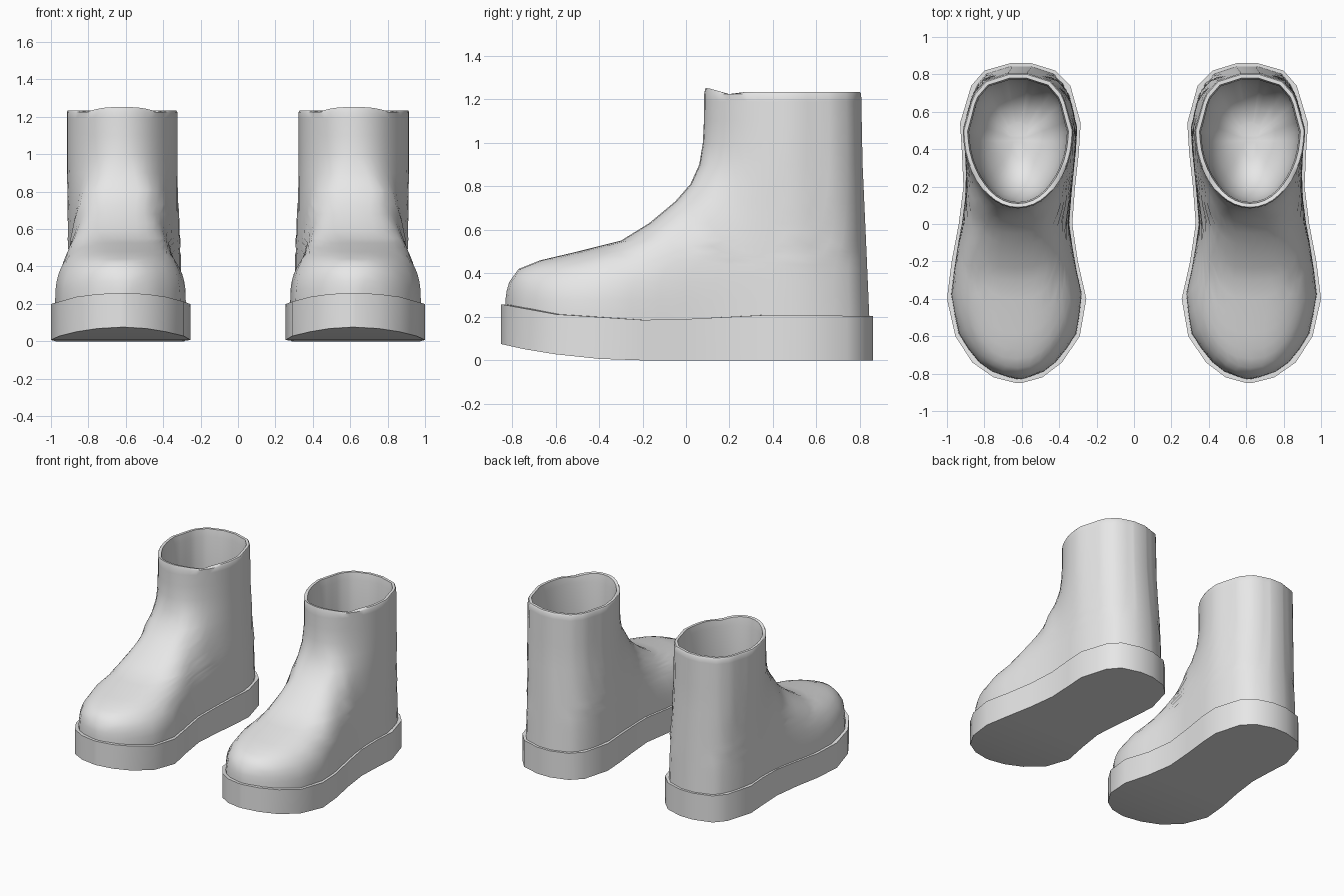
import bpy, bmesh, math

cube = bpy.data.objects.get("Cube")
if cube:
    bpy.data.objects.remove(cube, do_unlink=True)

grey = bpy.data.materials.new("plain_grey")
grey.use_nodes = True
COL = (0.8, 0.8, 0.8, 1)
grey.diffuse_color = COL
grey.node_tree.nodes["Principled BSDF"].inputs["Base Color"].default_value = COL

# Footprint of the sole: y, inner x, outer x
OUTLINE = [(-.85, .60, .63), (-.82, .49, .75), (-.74, .385, .865), (-.6, .29, .955),
           (-.4, .255, 1.0), (-.2, .30, .975), (0, .33, .937), (.2, .315, .912),
           (.38, .295, .92), (.54, .285, .93), (.74, .34, .87), (.82, .42, .80),
           (.86, .55, .66)]
# Top ridge from toe to collar: y, z
RIDGE = [(-.83, .28), (-.82, .35), (-.77, .42), (-.67, .46), (-.5, .50), (-.3, .55),
         (-.17, .63), (-.05, .73), (.02, .81), (.07, .92), (.082, 1.05),
         (.084, 1.3), (.12, 3), (.2, 9)]
BACK = [(.15, .845), (.5, .83), (.9, .812), (1.25, .805)]
SOLE_TOP = [(-.85, .258), (-.6, .212), (-.2, .186), (.0, .19), (.4, .21), (.86, .203)]
SOLE_BOTTOM = [(-.85, .075), (-.7, .042), (-.5, .014), (-.3, 0), (.86, 0)]
HEIGHTS = [.15, .22, .28, .32, .36, .39, .42, .44, .46, .48, .50, .525, .55, .59,
           .63, .68, .73, .81, .90, 1.0, 1.1, 1.19, 1.225]
RIM = 1.235


def lerp_table(table, v, col=1):
    if v <= table[0][0]:
        return table[0][col]
    for a, b in zip(table, table[1:]):
        if v <= b[0]:
            return a[col] + (b[col] - a[col]) * (v - a[0]) / (b[0] - a[0])
    return table[-1][col]


def smooth(a, b, v):
    t = min(1, max(0, (v - a) / (b - a)))
    return t * t * (3 - 2 * t)


def section(z, n=20):
    """Horizontal outline of the boot upper at height z."""
    yf = lerp_table([(h, y) for y, h in RIDGE], z)
    yb = lerp_table(BACK, z)
    inner, outer = [], []
    for i in range(n + 1):
        y = yf + (yb - yf) * (1 - math.cos(math.pi * i / n)) / 2
        look = y * .85 / .83 if y < 0 else y + (.86 - yb) * smooth(0, .8, y)
        a, b = lerp_table(OUTLINE, look, 1), lerp_table(OUTLINE, look, 2)
        half = (b - a) / 2 * .945
        # Arched cross-section under the ridge
        u = min(1, max(0, (z - .2) / (lerp_table(RIDGE, y) - .2)))
        arch = (1 - u ** 2.8) ** (1 / 2.8)
        # Rounded front of the shaft
        k = min(1, max(0, (.45 - y) / (.45 - yf)))
        blend = smooth(.5, 1.0, z)
        half *= min(arch, 1 - blend + blend * math.sqrt(1 - k * k))
        # Ankle hollow and slight taper to the collar
        half *= 1 - .07 * math.exp(-((z - .7) / .16) ** 2 - ((y - .08) / .2) ** 2)
        half *= 1 - .03 * smooth(.3, 1.0, z)
        shaft = smooth(.4, 1.0, z)
        mid = (a + b) / 2 * (1 - shaft) + .62 * shaft
        inner.append((mid - half, y, z))
        outer.append((mid + half, y, z))
    return inner + outer[::-1]


def shrink(ring, amount, z=None, mid=(.62, .445)):
    """Move a ring toward the shaft centre."""
    out = []
    for x, y, h in ring:
        dx, dy = x - mid[0], y - mid[1]
        d = math.hypot(dx, dy)
        f = max(0, 1 - amount / d)
        out.append((mid[0] + dx * f, mid[1] + dy * f, h if z is None else z))
    return out


def loft(bm, rings, side):
    rows = [[bm.verts.new((side * x, y, z)) for x, y, z in r] for r in rings]
    n = len(rows[0])
    for a, b in zip(rows, rows[1:]):
        for i in range(n):
            bm.faces.new((a[i], a[(i + 1) % n], b[(i + 1) % n], b[i]))
    return rows


def finish(name, bm):
    bmesh.ops.remove_doubles(bm, verts=bm.verts, dist=.0005)
    bmesh.ops.recalc_face_normals(bm, faces=bm.faces)
    mesh = bpy.data.meshes.new(name)
    bm.to_mesh(mesh)
    bm.free()
    mesh.materials.append(grey)
    ob = bpy.data.objects.new(name, mesh)
    bpy.context.collection.objects.link(ob)
    bpy.ops.object.select_all(action='DESELECT')
    ob.select_set(True)
    bpy.context.view_layer.objects.active = ob
    bpy.ops.object.shade_smooth_by_angle(angle=math.radians(45))


def build_sole(name, side):
    def ring(scale, height):
        pts = []
        for col, rows in ((1, OUTLINE), (2, OUTLINE[::-1])):
            for row in rows:
                mid = (row[1] + row[2]) / 2
                pts.append((mid + (row[col] - mid) * scale, row[0] * (scale + 1) / 2
                            if scale < 1 else row[0], lerp_table(height, row[0])))
        return pts
    bm = bmesh.new()
    rows = loft(bm, [ring(1, SOLE_BOTTOM), ring(1, SOLE_TOP), ring(.9, SOLE_TOP)], side)
    # Close underside and top with strips across the foot
    n = len(OUTLINE)
    for r in (rows[0], rows[2]):
        for i in range(n - 1):
            bm.faces.new((r[i], r[i + 1], r[2 * n - 2 - i], r[2 * n - 1 - i]))
    finish(name, bm)


def build_upper(name, side):
    bm = bmesh.new()
    rings = [section(z) for z in HEIGHTS]
    top = section(RIM)

    # Collar edge with a small front peak and a dip on either side of it
    def wavy(r):
        return [(x, y, z + .017 * math.exp(-((y - .09) / .05) ** 2)
                 - .014 * math.exp(-((y - .21) / .035) ** 2)) for x, y, z in r]
    rings += [wavy(shrink(top, .006)), wavy(shrink(top, .026))]
    # Hollow inside ending in a rounded floor
    for amount, z in ((.034, 1.18), (.036, .95), (.04, .7), (.06, .52),
                      (.11, .40), (.18, .33), (.26, .30)):
        rings.append(shrink(top, amount, z))
    rows = loft(bm, rings, side)
    bm.faces.new(rows[-1])
    finish(name, bm)


for label, side in (("left", 1), ("right", -1)):
    build_sole(label + "_sole", side)
    build_upper(label + "_boot_upper", side)
